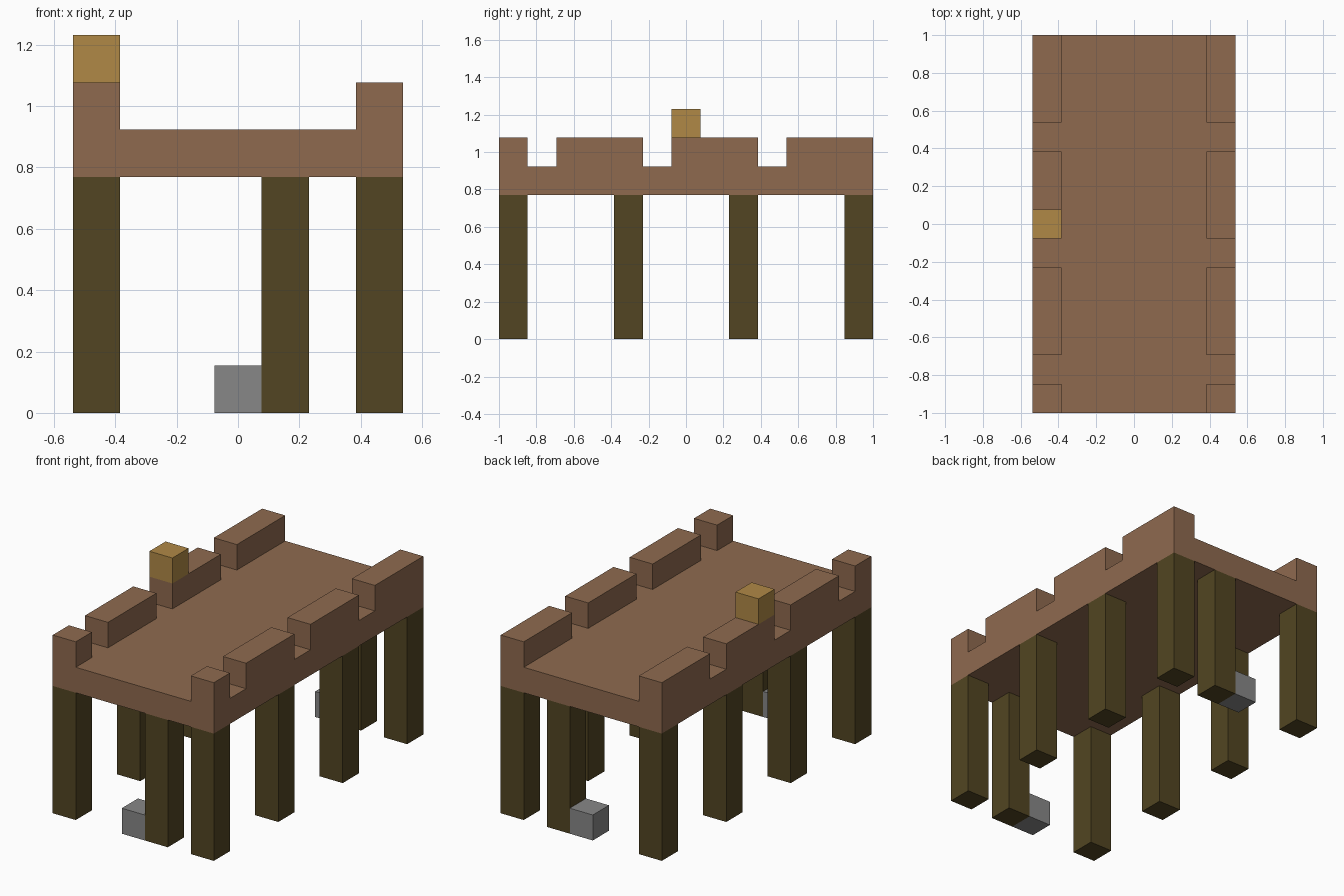
import bpy
import bmesh
from mathutils import Matrix

if "Cube" in bpy.data.objects:
    bpy.data.objects.remove(bpy.data.objects["Cube"], do_unlink=True)

# The whole bridge sits on a grid of square cells
COLS, ROWS = 7, 13
U = 2 / ROWS
LEG_H = 5


def srgb(*rgb):
    return tuple(((c / 255 + 0.055) / 1.055) ** 2.4 for c in rgb) + (1,)


def material(name, colour):
    mat = bpy.data.materials.new(name)
    mat.use_nodes = True
    mat.diffuse_color = colour
    bsdf = next(n for n in mat.node_tree.nodes if n.type == "BSDF_PRINCIPLED")
    bsdf.inputs["Base Color"].default_value = colour
    bsdf.inputs["Roughness"].default_value = 0.9
    return mat


plank = material("plank_brown", srgb(143, 106, 79))
log = material("dark_log", srgb(82, 69, 34))
stone = material("stone_grey", srgb(135, 135, 135))
glow = material("lantern_gold", srgb(176, 137, 70))


def finish(name, bm, mat):
    mesh = bpy.data.meshes.new(name)
    bm.to_mesh(mesh)
    bm.free()
    mesh.materials.append(mat)
    obj = bpy.data.objects.new(name, mesh)
    bpy.context.collection.objects.link(obj)
    return obj


def column(name, col, row, base, height, mat):
    """Square block standing on one cell, measured in cells."""
    bm = bmesh.new()
    bmesh.ops.create_cube(bm, size=U)
    bmesh.ops.scale(bm, vec=(1, 1, height), verts=bm.verts)
    obj = finish(name, bm, mat)
    obj.location = ((col - COLS // 2) * U, (row - ROWS // 2) * U,
                    (base + height / 2) * U)
    return obj


def raise_faces(bm, faces, height):
    out = bmesh.ops.extrude_face_region(bm, geom=faces)
    verts = [v for v in out["geom"] if isinstance(v, bmesh.types.BMVert)]
    bmesh.ops.translate(bm, verts=verts, vec=(0, 0, height))
    bmesh.ops.delete(bm, geom=faces, context="FACES")
    return [f for f in out["geom"] if isinstance(f, bmesh.types.BMFace)]


# Deck slab with the battlements raised out of its edge cells
bm = bmesh.new()
bmesh.ops.create_grid(bm, x_segments=COLS, y_segments=ROWS, size=0.5,
                      matrix=Matrix.Diagonal((COLS * U, ROWS * U, 1, 1)))
underside = bmesh.ops.duplicate(bm, geom=bm.faces[:])["geom"]
bottom = [f for f in underside if isinstance(f, bmesh.types.BMFace)]
top = raise_faces(bm, [f for f in bm.faces if f not in set(bottom)], U)
GAP_ROWS = (1, 5, 9)
edge = []
for f in top:
    c = f.calc_center_median()
    row = round(c.y / U) + ROWS // 2
    if abs(c.x) > (COLS // 2 - 0.5) * U and row not in GAP_ROWS:
        edge.append(f)
raise_faces(bm, edge, U)
bmesh.ops.remove_doubles(bm, verts=bm.verts, dist=U / 100)
bmesh.ops.recalc_face_normals(bm, faces=bm.faces)
bmesh.ops.dissolve_limit(bm, angle_limit=0.01, verts=bm.verts, edges=bm.edges)
deck = finish("deck_with_battlements", bm, plank)
deck.location.z = LEG_H * U

# Outer legs along both sides
for side, col in (("right", 0), ("left", COLS - 1)):
    for i, row in enumerate(range(0, ROWS, 4)):
        column(f"{side}_leg_{i + 1}", col, row, 0, LEG_H, log)

# Inner leg and stone block under each end
for end, row in (("front", 0), ("back", ROWS - 1)):
    column(f"{end}_inner_leg", 4, row, 0, LEG_H, log)
    column(f"{end}_stone_block", 3, row, 0, 1, stone)

# Lantern on the right battlement
column("lantern", 0, ROWS // 2, LEG_H + 2, 1, glow)
